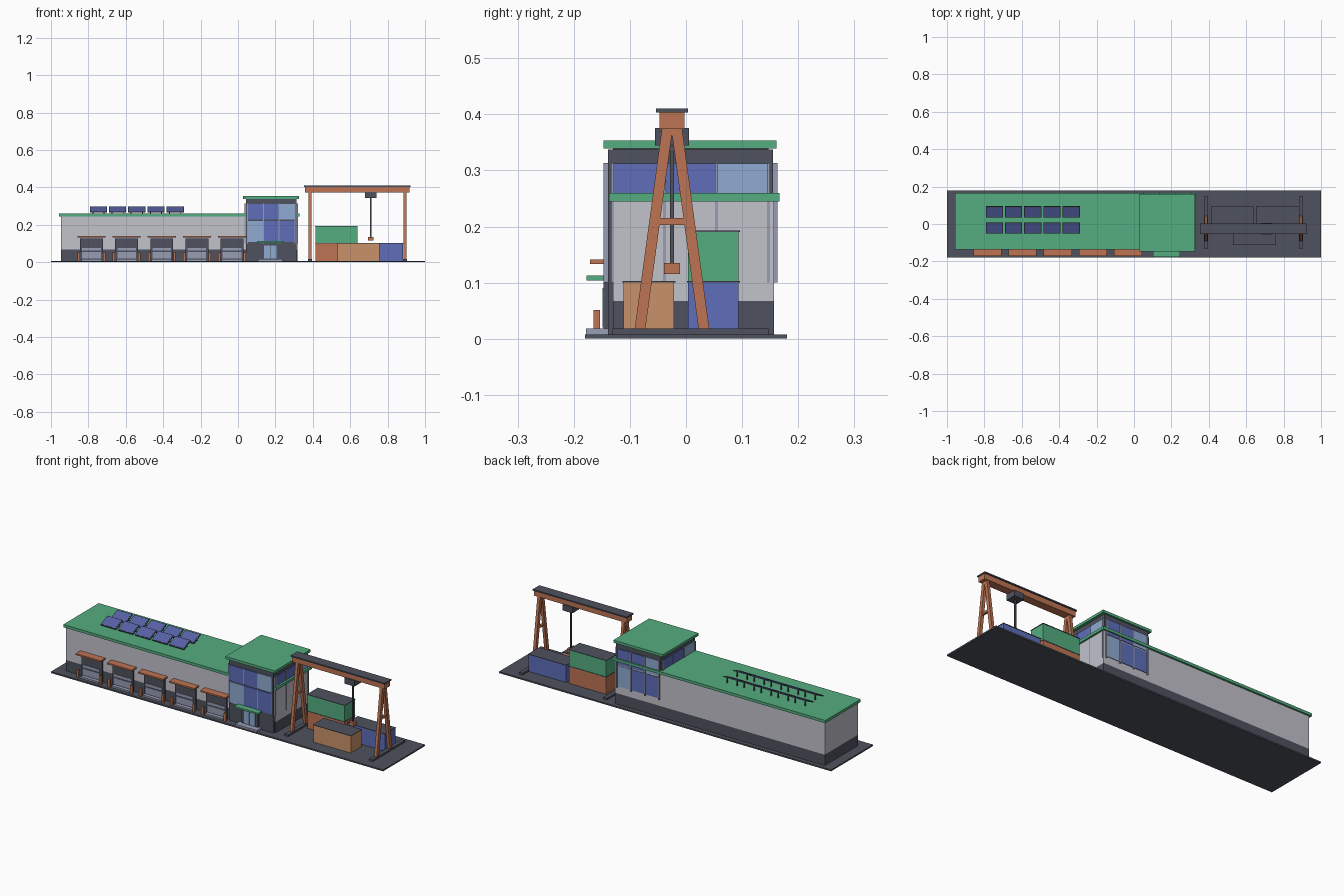
import bpy, math
from mathutils import Vector

cube = bpy.data.objects.get("Cube")
if cube:
    bpy.data.objects.remove(cube, do_unlink=True)


def material(name, hexcode):
    rgb = [int(hexcode[i:i + 2], 16) / 255 for i in (0, 2, 4)]
    col = [c / 12.92 if c <= 0.04045 else ((c + 0.055) / 1.055) ** 2.4 for c in rgb] + [1]
    m = bpy.data.materials.new(name)
    m.use_nodes = True
    m.diffuse_color = col
    m.node_tree.nodes["Principled BSDF"].inputs["Base Color"].default_value = col
    return m


WALL = material("pale grey wall", "c2c2cb")
DARK = material("dark slate", "4e525e")
GREEN = material("roof green", "54ad80")
RUST = material("rust orange", "bd7453")
TAN = material("tan", "c99269")
BLUE = material("deep blue", "5e6eba")
SKY = material("light glass blue", "90abd2")
STEEL = material("steel grey", "979db4")
SOLAR = material("solar blue", "5660a6")


def box(name, x, y, z, mat, tilt=0.0):
    """Box from (min, max) ranges, optionally tilted about its own x axis."""
    size = [r[1] - r[0] for r in (x, y, z)]
    mid = [(r[0] + r[1]) / 2 for r in (x, y, z)]
    corners = [(sx * size[0] / 2, sy * size[1] / 2, sz * size[2] / 2)
               for sx in (-1, 1) for sy in (-1, 1) for sz in (-1, 1)]
    faces = [(0, 1, 3, 2), (4, 6, 7, 5), (0, 4, 5, 1), (2, 3, 7, 6), (0, 2, 6, 4), (1, 5, 7, 3)]
    me = bpy.data.meshes.new(name)
    me.from_pydata(corners, [], faces)
    me.materials.append(mat)
    ob = bpy.data.objects.new(name, me)
    ob.location = mid
    ob.rotation_euler.x = tilt
    bpy.context.collection.objects.link(ob)
    return ob


def around(c, w):
    return (c - w / 2, c + w / 2)


def strut(name, x, a, b, width, depth, mat):
    """Bar in a plane of constant x between two (y, z) points."""
    dy, dz = b[0] - a[0], b[1] - a[1]
    cy, cz = (a[0] + b[0]) / 2, (a[1] + b[1]) / 2
    box(name, around(x, width), around(cy, depth), around(cz, math.hypot(dy, dz)),
        mat, -math.atan2(dy, dz))


G = 0.008  # top of the ground slab

# Ground and warehouse
box("ground_slab", (-1, 1), (-0.18, 0.18), (0, G), DARK)
box("warehouse_base", (-0.946, 0.318), (-0.13, 0.157), (G, 0.067), DARK)
box("warehouse_walls", (-0.946, 0.318), (-0.13, 0.157), (0.067, 0.245), WALL)
box("warehouse_roof", (-0.956, 0.328), (-0.137, 0.167), (0.245, 0.26), GREEN)

# Loading docks
for i in range(5):
    c = -0.783 + 0.1877 * i
    box("dock_frame", around(c, 0.122), (-0.14, -0.129), (G, 0.127), DARK)
    box("dock_shutter", around(c, 0.1), (-0.143, -0.139), (0.02, 0.055), STEEL)
    box("dock_shutter_strip", around(c, 0.1), (-0.143, -0.139), (0.062, 0.076), STEEL)
    box("dock_step", around(c, 0.11), (-0.16, -0.13), (G, 0.017), STEEL)
    box("dock_canopy", around(c, 0.15), (-0.171, -0.129), (0.133, 0.141), RUST)
    for s in (-1, 1):
        box("dock_bollard", around(c + s * 0.068, 0.013), (-0.165, -0.153), (G, 0.051), RUST)

# Office tower
TX, TY = (0.043, 0.312), (-0.139, 0.155)
box("tower_body", TX, TY, (G, 0.337), DARK)
box("tower_roof_gap", (0.05, 0.305), (-0.13, 0.147), (0.336, 0.34), DARK)
box("tower_roof", (0.027, 0.325), (-0.147, 0.161), (0.339, 0.353), GREEN)

# Glazing: each side has three bays and two rows, listed left to right from outside
ROWS = [((0.108, 0.221), (SKY, BLUE, BLUE)), ((0.228, 0.312), (BLUE, BLUE, SKY))]


def glaze(side, along, plane, out, flip, axis):
    start, end = along[0] + 0.008, along[1] - 0.008
    pitch = (end - start) / 3

    def plate(name, span, z, depth, mat):
        normal = sorted((plane - out * 0.002, plane + out * depth))
        x, y = (span, normal) if axis == "x" else (normal, span)
        box(side + name, x, y, z, mat)

    for z, mats in ROWS:
        for k in range(3):
            mat = mats[2 - k] if flip else mats[k]
            plate("_pane", (start + k * pitch, start + (k + 1) * pitch), z, 0.005, mat)
    for k in range(4):
        plate("_mullion", around(start + k * pitch, 0.006), (0.1, 0.313), 0.008, STEEL)


glaze("front", TX, TY[0], -1, False, "x")
glaze("back", TX, TY[1], 1, True, "x")
glaze("right", TY, TX[1], 1, False, "y")
glaze("left", TY, TX[0], -1, True, "y")

# Entrance
DX = 0.173
box("entrance_frame", around(DX, 0.1), (-0.147, -0.138), (G, 0.1), DARK)
for s in (-1, 1):
    box("entrance_door", around(DX + s * 0.018, 0.032), (-0.149, -0.146), (0.02, 0.09), SKY)
box("entrance_canopy", around(DX, 0.145), (-0.177, -0.138), (0.104, 0.113), GREEN)
box("entrance_step", around(DX, 0.13), (-0.178, -0.138), (G, 0.018), STEEL)

# Solar panels
TILT = math.radians(25)
for row in (-0.021, 0.065):
    for i in range(5):
        c = -0.746 + 0.1025 * i
        box("solar_frame", around(c, 0.092), around(row, 0.064), around(0.281, 0.005), DARK, TILT)
        glass = box("solar_glass", around(c, 0.084), around(row, 0.056), around(0.281, 0.002), SOLAR, TILT)
        glass.location += Vector((0, -math.sin(TILT), math.cos(TILT))) * 0.0025
        for s in (-1, 1):
            box("solar_leg", around(c + s * 0.03, 0.005), around(row + 0.018, 0.005), (0.259, 0.288), DARK)

# Containers with dark lids
for name, x, y, z, mat in (
        ("rust", (0.415, 0.638), (0.004, 0.094), G, RUST),
        ("green", (0.415, 0.638), (0.004, 0.094), 0.103, GREEN),
        ("blue", (0.656, 0.882), (0.004, 0.094), G, BLUE),
        ("tan", (0.532, 0.757), (-0.111, -0.021), G, TAN)):
    top = z + (0.087 if z > G else 0.092)
    box(name + "_container", x, y, (z, top), mat)
    box(name + "_container_lid", (x[0] - 0.002, x[1] + 0.002), (y[0] - 0.002, y[1] + 0.002),
        (top, top + 0.003), DARK)

# Gantry crane
CY = -0.025
for x in (0.384, 0.892):
    box("crane_foot_rail", around(x, 0.022), (-0.131, 0.147), (G, 0.018), DARK)
    for s in (-1, 1):
        strut("crane_leg", x, (CY + s * 0.058, 0.01), (CY + s * 0.008, 0.377), 0.016, 0.019, RUST)
    box("crane_crossbar", around(x, 0.012), around(CY, 0.056), (0.203, 0.215), RUST)
box("crane_beam", (0.358, 0.917), around(CY, 0.045), (0.374, 0.403), RUST)
box("crane_beam_cap", (0.354, 0.921), around(CY, 0.057), (0.403, 0.41), DARK)
box("crane_trolley", around(0.71, 0.06), around(CY, 0.06), (0.344, 0.376), DARK)
box("crane_cable", around(0.71, 0.007), around(CY, 0.007), (0.13, 0.346), DARK)
box("crane_hook_block", around(0.71, 0.028), around(CY, 0.028), (0.115, 0.135), RUST)
